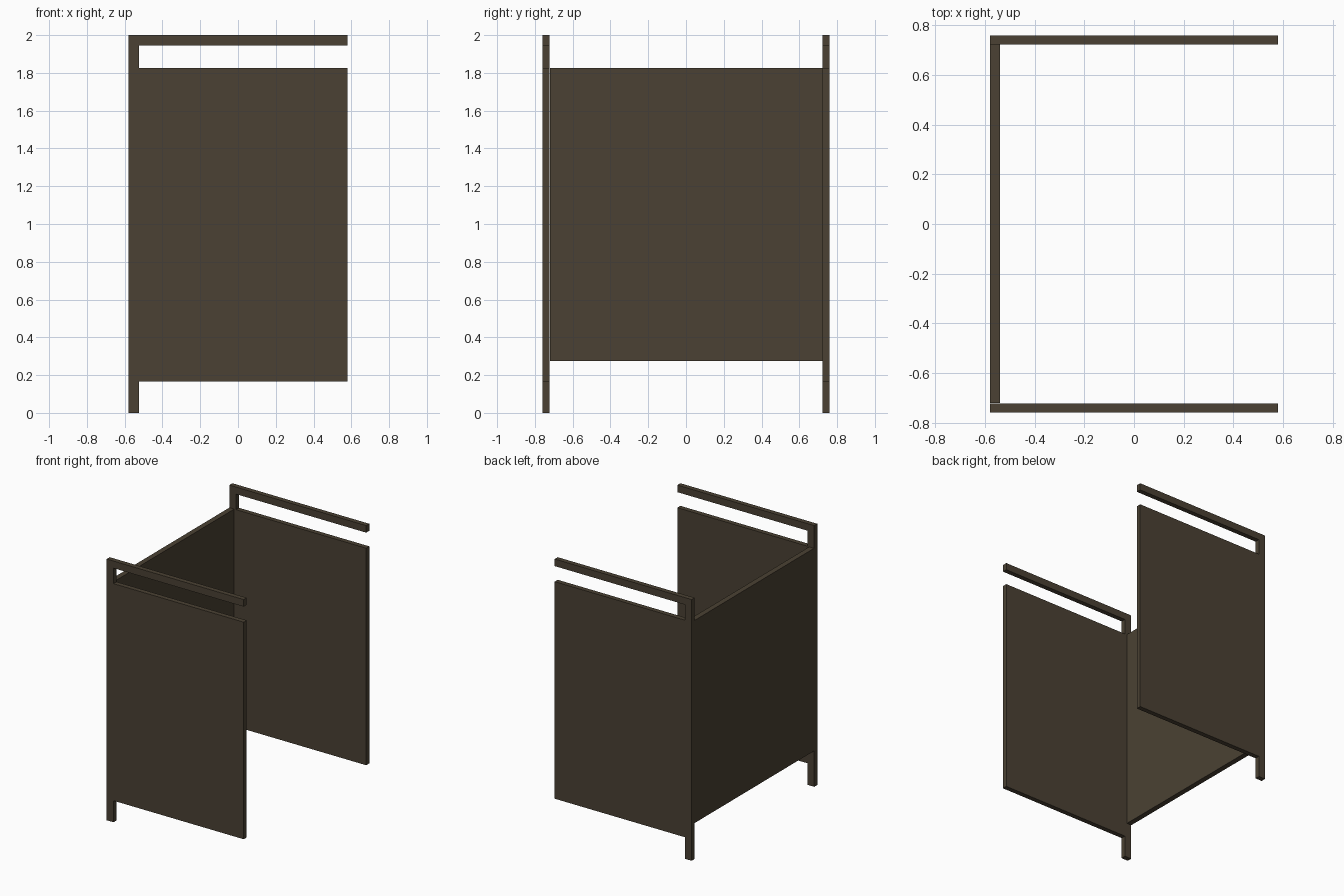
import bpy, bmesh

if "Cube" in bpy.data.objects:
    bpy.data.objects.remove(bpy.data.objects["Cube"])

wood = bpy.data.materials.new("dark_brown")
wood.diffuse_color = (0.069, 0.053, 0.033, 1)
wood.use_nodes = True
wood.node_tree.nodes["Principled BSDF"].inputs["Base Color"].default_value = wood.diffuse_color

X, Y = 0.58, 0.76          # half extents
T = 0.037                  # side thickness
POST = -0.523              # inner edge of the post


def extrude_xz(name, outline, y0, y1):
    """Solid made from an x-z outline, extruded from y0 to y1."""
    bm = bmesh.new()
    face = bm.faces.new([bm.verts.new((x, y0, z)) for x, z in outline])
    geo = bmesh.ops.extrude_face_region(bm, geom=[face])["geom"]
    verts = [g for g in geo if isinstance(g, bmesh.types.BMVert)]
    bmesh.ops.translate(bm, verts=verts, vec=(0, y1 - y0, 0))
    bmesh.ops.recalc_face_normals(bm, faces=bm.faces)
    mesh = bpy.data.meshes.new(name)
    bm.to_mesh(mesh)
    bm.free()
    mesh.materials.append(wood)
    obj = bpy.data.objects.new(name, mesh)
    bpy.context.collection.objects.link(obj)
    return obj


# Side: post with foot, large panel and top rail in one flush board
side = [(-X, 0), (POST, 0), (POST, 0.165), (X, 0.165), (X, 1.827),
        (POST, 1.827), (POST, 1.946), (X, 1.946), (X, 2), (-X, 2)]
extrude_xz("front_side", side, -Y, -Y + T)
extrude_xz("back_side", side, Y - T, Y)

# End panel joining the two posts
end = [(-X, 0.275), (-0.539, 0.275), (-0.539, 1.827), (-X, 1.827)]
extrude_xz("end_panel", end, -Y + T + 0.002, Y - T)
